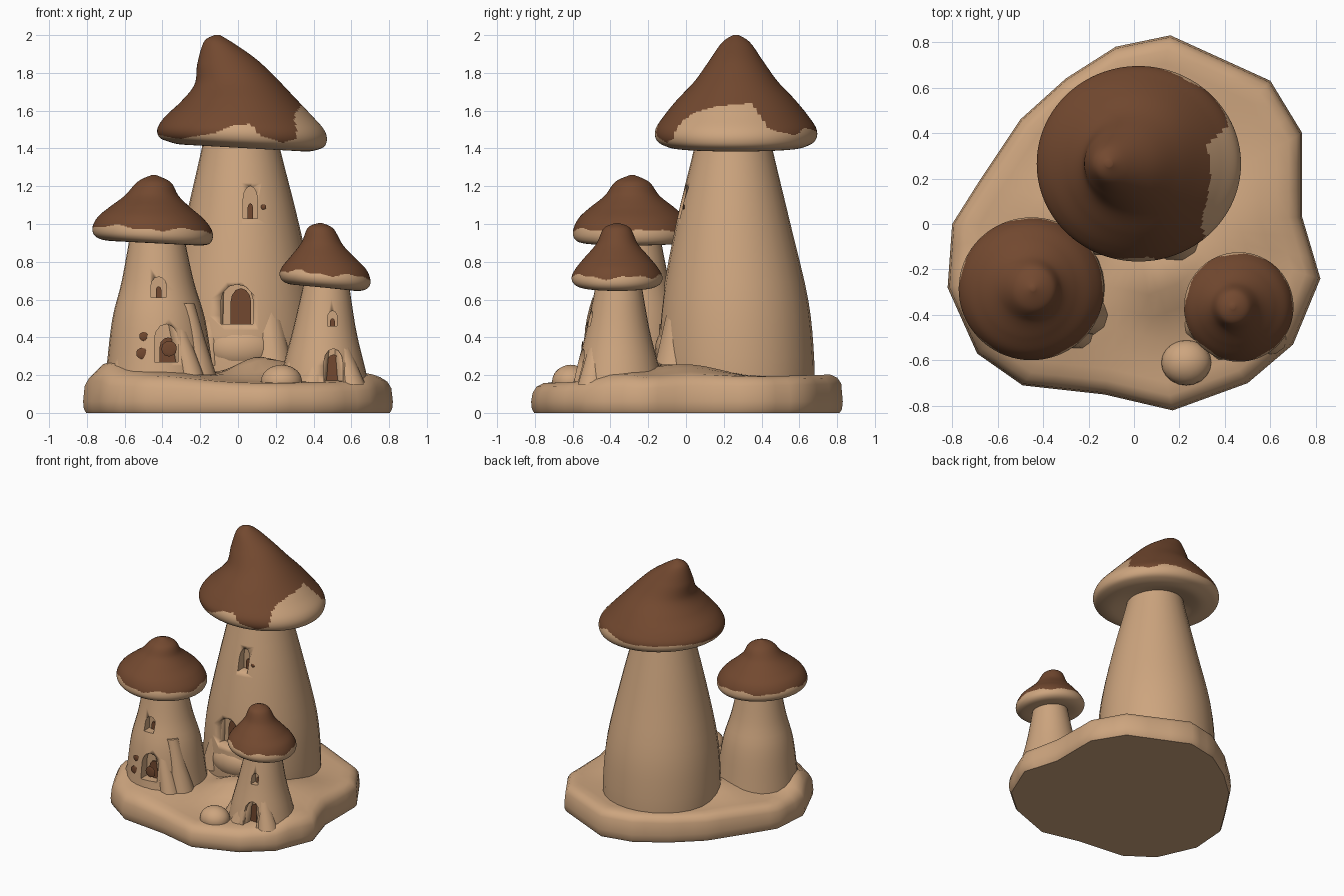
import bpy, bmesh, math
from mathutils import Vector

if "Cube" in bpy.data.objects:
    bpy.data.objects.remove(bpy.data.objects["Cube"])


def material(name, rgb):
    m = bpy.data.materials.new(name)
    m.diffuse_color = (*rgb, 1)
    m.use_nodes = True
    m.node_tree.nodes["Principled BSDF"].inputs["Base Color"].default_value = m.diffuse_color
    return m


TAN = material("tan_clay", (0.61, 0.375, 0.21))
BROWN = material("brown_glaze", (0.17, 0.066, 0.029))


def finish(name, bm, mats=(TAN,), angle=32):
    bmesh.ops.recalc_face_normals(bm, faces=bm.faces)
    me = bpy.data.meshes.new(name)
    bm.to_mesh(me)
    bm.free()
    ob = bpy.data.objects.new(name, me)
    bpy.context.collection.objects.link(ob)
    for m in mats:
        me.materials.append(m)
    bpy.ops.object.select_all(action='DESELECT')
    ob.select_set(True)
    bpy.context.view_layer.objects.active = ob
    bpy.ops.object.shade_smooth_by_angle(angle=math.radians(angle))
    return ob


def loft(bm, rings):
    """Skin a list of point rings and close both ends."""
    vs = [[bm.verts.new(p) for p in r] for r in rings]
    n = len(vs[0])
    for a, b in zip(vs, vs[1:]):
        for i in range(n):
            j = (i + 1) % n
            bm.faces.new((a[i], a[j], b[j], b[i]))
    bm.faces.new(vs[0])
    bm.faces.new(vs[-1])


def smooth_rows(rows, steps):
    """Catmull-Rom interpolation between profile rows."""
    out = []
    for k in range(len(rows) - 1):
        p = [rows[min(max(k + d, 0), len(rows) - 1)] for d in (-1, 0, 1, 2)]
        for s in range(steps):
            t = s / steps
            out.append([0.5 * (2 * b + (c - a) * t + (2 * a - 5 * b + 4 * c - d) * t * t
                               + (3 * b - a - 3 * c + d) * t ** 3) for a, b, c, d in zip(*p)])
    return out + [list(rows[-1])]


def cap(name, cy, rows, edge, steps=10, n=144):
    """rows: x left, x right, z left, z right, y radius; edge(angle) = lowest brown height."""
    bm = bmesh.new()
    rings = []
    for xl, xr, zl, zr, ry in smooth_rows(rows, steps):
        ring = []
        for i in range(n):
            a = math.tau * i / n
            c = math.cos(a)
            ring.append(((xl + xr) / 2 + (xr - xl) / 2 * c, cy + ry * math.sin(a),
                         (zl + zr) / 2 + (zr - zl) / 2 * c))
        rings.append(ring)
    loft(bm, rings)
    cx = (rows[-4][0] + rows[-4][1]) / 2
    for f in bm.faces:
        c = f.calc_center_median()
        f.material_index = int(c.z > edge(math.degrees(math.atan2(c.y - cy, c.x - cx))))
    return finish(name, bm, (TAN, BROWN), 50)


def stem(name, rows, n=28):
    """rows: z, centre x, centre y, radius."""
    bm = bmesh.new()
    loft(bm, [[(x + r * math.cos(math.tau * i / n), y + r * math.sin(math.tau * i / n), z)
               for i in range(n)] for z, x, y, r in smooth_rows(rows, 4)])
    return finish(name, bm)


def arch(name, x, y, z0, w, h, depth, mat=TAN):
    """Arched prism facing front, centred on y."""
    pts = [(-w / 2, 0), (w / 2, 0)]
    pts += [(w / 2 * math.cos(math.pi * i / 6), h * 0.6 + h * 0.4 * math.sin(math.pi * i / 6))
            for i in range(7)]
    bm = bmesh.new()
    loft(bm, [[(x + px, y + s * depth / 2, z0 + pz) for px, pz in pts] for s in (-1, 1)])
    return finish(name, bm, (mat,))


def opening(body, name, x, y, z0, w, h, depth, plate):
    """Cut an arched recess into a stem and fit a thin brown panel at its back."""
    cutter = arch("cutter", x, y, z0, w, h, depth * 2)
    mod = body.modifiers.new("recess", 'BOOLEAN')
    mod.operation, mod.solver, mod.object = 'DIFFERENCE', 'EXACT', cutter
    bpy.context.view_layer.objects.active = body
    bpy.ops.object.modifier_apply(modifier=mod.name)
    bpy.data.objects.remove(cutter)
    dx, pw, ph = plate
    arch(name, x + dx, y + depth - 0.004, z0, pw, ph, 0.008, BROWN)


def blob(name, loc, size, mat=TAN, sub=3):
    bm = bmesh.new()
    bmesh.ops.create_icosphere(bm, subdivisions=sub, radius=1)
    for v in bm.verts:
        v.co = Vector(loc) + Vector(a * b for a, b in zip(v.co, size))
    return finish(name, bm, (mat,))


def buttress(name, top, foot, r0, r1, n=10):
    """Tapered root running down a stem."""
    bm = bmesh.new()
    a, b = Vector(top), Vector(foot)
    loft(bm, [[p + Vector((r * math.cos(math.tau * i / n), r * math.sin(math.tau * i / n), 0))
               for i in range(n)] for p, r in ((a, r0), ((a + b) / 2, (r0 + r1) * 0.48), (b, r1))])
    return finish(name, bm, angle=45)


# --- Base slab: irregular outline with a gently mounded top
OUTLINE = [(0.16, 0.83), (-0.08, 0.78), (-0.30, 0.64), (-0.50, 0.46), (-0.68, 0.19), (-0.80, 0.0),
           (-0.82, -0.28), (-0.69, -0.57), (-0.49, -0.71), (-0.13, -0.75), (0.17, -0.82), (0.50, -0.70),
           (0.70, -0.53), (0.82, -0.24), (0.74, 0.03), (0.74, 0.40), (0.60, 0.63)]
BUMPS = [(-0.42, -0.42, 0.07, 0.2), (0.12, -0.22, 0.12, 0.13), (0.46, -0.2, 0.05, 0.15),
         (-0.3, 0.05, 0.07, 0.15), (0.45, 0.05, 0.06, 0.15), (-0.66, -0.36, 0.08, 0.09),
         (0.66, -0.35, 0.03, 0.09)]


def ground(x, y):
    return 0.18 + 0.03 * y + sum(h * math.exp(-((x - a) ** 2 + (y - b) ** 2) / (2 * s * s))
                                 for a, b, h, s in BUMPS)


pts = []
for (x0, y0), (x1, y1) in zip(OUTLINE, OUTLINE[1:] + OUTLINE[:1]):
    pts += [(x0 + (x1 - x0) * k / 3, y0 + (y1 - y0) * k / 3) for k in range(3)]
rings = [[(x * s, y * s, z) for x, y in pts] for s, z in ((0.98, 0), (0.995, 0.02), (1, 0.06))]
for s, drop in ((0.99, 0.05), (0.965, 0.018), (0.92, 0), (0.85, 0), (0.75, 0), (0.62, 0), (0.5, 0),
                (0.38, 0), (0.26, 0), (0.14, 0), (0.05, 0)):
    rings.append([(x * s, y * s, ground(x * s, y * s) - drop) for x, y in pts])
bm = bmesh.new()
loft(bm, rings)
finish("base", bm, angle=40)

# --- Stems
tall = stem("tall_stem", [(0.1, 0.02, 0.27, 0.41), (0.3, 0.02, 0.265, 0.413), (0.6, 0.02, 0.26, 0.387),
                          (1.0, 0.02, 0.25, 0.303), (1.4, 0.015, 0.25, 0.207), (1.5, 0.015, 0.25, 0.19)])
left = stem("left_stem", [(0.1, -0.41, -0.28, 0.3), (0.25, -0.415, -0.28, 0.28), (0.5, -0.42, -0.28, 0.245),
                          (0.7, -0.425, -0.28, 0.19), (0.98, -0.43, -0.28, 0.135)])
right = stem("right_stem", [(0.08, 0.46, -0.36, 0.25), (0.25, 0.455, -0.36, 0.215),
                            (0.45, 0.458, -0.36, 0.165), (0.74, 0.47, -0.355, 0.11)])

# --- Doors and windows: recess plus brown panel
opening(tall, "tall_door", -0.005, -0.12, 0.47, 0.17, 0.21, 0.07, (0.02, 0.11, 0.19))
opening(tall, "tall_window", 0.065, -0.025, 1.03, 0.075, 0.17, 0.06, (0.0, 0.03, 0.08))
opening(left, "left_door", -0.38, -0.55, 0.27, 0.125, 0.2, 0.07, (0.01, 0.09, 0.13))
opening(left, "left_window", -0.42, -0.475, 0.61, 0.08, 0.11, 0.05, (0.0, 0.03, 0.06))
opening(right, "right_door", 0.505, -0.575, 0.16, 0.1, 0.18, 0.07, (0.0, 0.075, 0.15))
opening(right, "right_window", 0.5, -0.505, 0.46, 0.05, 0.08, 0.04, (0.0, 0.025, 0.04))

# --- Brown glaze spots beside the openings
for i, (x, y, z, r) in enumerate([(0.135, -0.012, 1.09, 0.014), (-0.50, -0.53, 0.405, 0.024),
                                  (-0.51, -0.538, 0.315, 0.03), (-0.365, -0.548, 0.34, 0.042)]):
    blob(f"glaze_spot_{i}", (x, y, z), (r, 0.0048, r), BROWN, 2)

# --- Roots framing the doors, doorstep and stone
buttress("left_root", (-0.28, -0.41, 0.58), (-0.205, -0.40, 0.2), 0.05, 0.09)
buttress("left_gable", (-0.36, -0.45, 0.58), (-0.25, -0.48, 0.2), 0.04, 0.07)
buttress("left_outer_root", (-0.54, -0.40, 0.5), (-0.61, -0.40, 0.15), 0.04, 0.09)
buttress("right_gable_a", (0.47, -0.46, 0.46), (0.39, -0.53, 0.15), 0.035, 0.075)
buttress("right_gable_b", (0.52, -0.46, 0.44), (0.60, -0.50, 0.15), 0.035, 0.075)
buttress("right_inner_root", (0.37, -0.41, 0.42), (0.28, -0.44, 0.15), 0.04, 0.08)
buttress("tall_root", (0.11, 0.02, 0.95), (0.18, -0.06, 0.25), 0.035, 0.11)
buttress("tall_left_root", (-0.1, -0.04, 0.72), (-0.17, -0.05, 0.25), 0.03, 0.09)
blob("tall_doorstep", (0.02, -0.04, 0.34), (0.2, 0.125, 0.13))
blob("front_stone", (0.23, -0.61, 0.165), (0.11, 0.1, 0.09))

# --- Caps: brown glaze above a wavy edge, bare tan rim below
EDGE = [(-180, 1.48), (-140, 1.45), (-110, 1.48), (-98, 1.52), (-84, 1.53), (-78, 1.47), (-60, 1.43),
        (-50, 1.45), (-46, 1.55), (-38, 1.59), (-20, 1.62), (0, 1.635), (15, 1.64), (19, 1.6), (24, 1.5),
        (45, 1.47), (60, 1.51), (90, 1.48), (135, 1.5), (180, 1.48)]


def tall_edge(a):
    for (a0, z0), (a1, z1) in zip(EDGE, EDGE[1:]):
        if a <= a1:
            return z0 + (z1 - z0) * (a - a0) / (a1 - a0)
    return EDGE[-1][1]


def wavy(z, tilt, amp):
    def edge(a):
        r = math.radians(a)
        return z - tilt * math.cos(r) + amp * (math.sin(5 * r) + 0.6 * math.sin(11 * r + 1))
    return edge


cap("tall_cap", 0.265, [
    (-0.125, -0.095, 2.0, 2.0, 0.015), (-0.18, -0.02, 1.965, 1.955, 0.075), (-0.215, 0.10, 1.85, 1.87, 0.145),
    (-0.23, 0.205, 1.74, 1.77, 0.22), (-0.30, 0.30, 1.65, 1.67, 0.31), (-0.385, 0.385, 1.57, 1.58, 0.38),
    (-0.425, 0.455, 1.51, 1.50, 0.425), (-0.42, 0.47, 1.465, 1.44, 0.425), (-0.38, 0.44, 1.44, 1.40, 0.39),
    (-0.28, 0.34, 1.42, 1.385, 0.31), (-0.16, 0.2, 1.45, 1.43, 0.18)], tall_edge)

cap("left_cap", -0.285, [
    (-0.455, -0.435, 1.26, 1.26, 0.01), (-0.53, -0.355, 1.225, 1.22, 0.09), (-0.60, -0.315, 1.15, 1.15, 0.145),
    (-0.68, -0.255, 1.09, 1.09, 0.22), (-0.74, -0.185, 1.04, 1.03, 0.28), (-0.77, -0.14, 0.985, 0.97, 0.31),
    (-0.76, -0.135, 0.94, 0.92, 0.31), (-0.71, -0.165, 0.915, 0.89, 0.275), (-0.62, -0.25, 0.91, 0.89, 0.19),
    (-0.53, -0.33, 0.93, 0.92, 0.1)], wavy(0.975, 0.015, 0.008))

cap("right_cap", -0.365, [
    (0.425, 0.445, 1.005, 1.005, 0.01), (0.37, 0.505, 0.98, 0.975, 0.07), (0.335, 0.555, 0.90, 0.89, 0.11),
    (0.28, 0.62, 0.83, 0.82, 0.17), (0.235, 0.675, 0.775, 0.765, 0.215), (0.22, 0.70, 0.735, 0.71, 0.24),
    (0.235, 0.695, 0.70, 0.67, 0.23), (0.28, 0.66, 0.68, 0.648, 0.19), (0.34, 0.59, 0.68, 0.65, 0.125),
    (0.41, 0.52, 0.69, 0.68, 0.05)], wavy(0.735, 0.02, 0.008))
